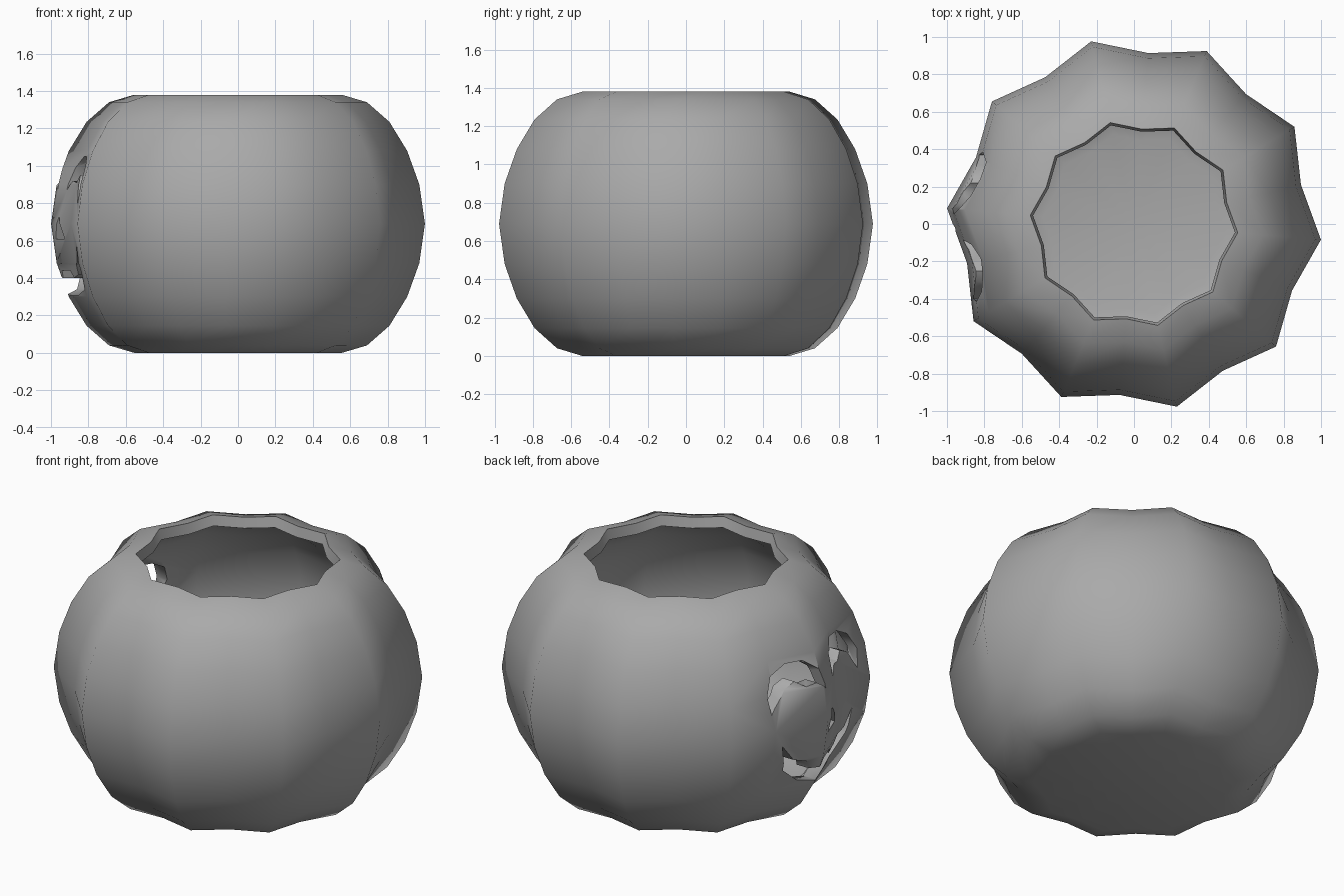
import bpy, bmesh, math
from mathutils import Vector

cube = bpy.data.objects.get("Cube")
if cube:
    bpy.data.objects.remove(cube)

grey = bpy.data.materials.new("plain grey")
grey.use_nodes = True
COLOUR = (0.4, 0.4, 0.4, 1)
grey.diffuse_color = COLOUR
grey.node_tree.nodes["Principled BSDF"].inputs["Base Color"].default_value = COLOUR

MID = 0.69      # height of the widest ring
RIBS = 10
TURN = math.radians(-4.8)


def add_object(name, bm):
    bmesh.ops.recalc_face_normals(bm, faces=bm.faces)
    mesh = bpy.data.meshes.new(name)
    bm.to_mesh(mesh)
    bm.free()
    mesh.materials.append(grey)
    obj = bpy.data.objects.new(name, mesh)
    bpy.context.collection.objects.link(obj)
    return obj


def ribbed_shell(name, profile):
    """Sweep a (radius, height) profile round z, with alternate ridges and valleys."""
    bm = bmesh.new()
    rings = []
    for r, z in profile:
        ring = []
        for i in range(RIBS * 2):
            a = TURN + i * math.pi / RIBS
            k = r * (0.917 if i % 2 else 1.003)
            ring.append(bm.verts.new((k * math.cos(a), k * math.sin(a), z)))
        rings.append(ring)
    n = RIBS * 2
    for lo, hi in zip(rings, rings[1:]):
        for i in range(n):
            bm.faces.new((lo[i], lo[(i + 1) % n], hi[(i + 1) % n], hi[i]))
    # floor fans under and inside the shell
    for ring, z in ((rings[0], 0.0), (rings[-1], profile[-1][1])):
        centre = bm.verts.new((0, 0, z))
        for i in range(n):
            bm.faces.new((ring[i], ring[(i + 1) % n], centre))
    return add_object(name, bm)


def cutter(name, outline):
    """Prism along x from a (y, z) outline."""
    bm = bmesh.new()
    base = bm.faces.new([bm.verts.new((-1.2, y, z)) for y, z in outline])
    ext = bmesh.ops.extrude_face_region(bm, geom=[base])
    moved = [v for v in ext["geom"] if isinstance(v, bmesh.types.BMVert)]
    bmesh.ops.translate(bm, verts=moved, vec=Vector((0.7, 0, 0)))
    obj = add_object(name, bm)
    obj.hide_render = True
    return obj


# body: outer wall upward, rim, then inner wall downward
upper = [(1.0, 0.0), (0.97, 0.21), (0.905, 0.39), (0.81, 0.545), (0.69, 0.65), (0.555, 0.69)]
outer = [(r, MID - h) for r, h in reversed(upper)] + [(r, MID + h) for r, h in upper[1:]]
inner = [(0.54, MID + 0.63)] + [(r - 0.065, MID + h * 0.91) for r, h in reversed(upper[:-1])]
inner += [(r - 0.065, MID - h * 0.91) for r, h in upper[1:]]
body = ribbed_shell("gourd_body", outer + inner)

# carved openings on the -x side
eye = [(0.37, 0.79), (0.385, 0.9), (0.33, 1.0), (0.24, 1.05), (0.15, 1.05), (0.08, 0.99),
       (0.05, 0.87), (0.11, 0.92), (0.17, 0.91), (0.22, 0.95), (0.28, 0.92), (0.32, 0.86)]
nose = [(-0.085, 0.61), (-0.02, 0.73), (0.045, 0.61)]
mouth = [(0.31, 0.59), (0.24, 0.49), (0.16, 0.46), (0.14, 0.41), (0.06, 0.4), (0.04, 0.44),
         (-0.08, 0.44), (-0.1, 0.4), (-0.18, 0.42), (-0.2, 0.47), (-0.27, 0.49), (-0.34, 0.58),
         (-0.31, 0.43), (-0.2, 0.34), (-0.08, 0.31), (0.06, 0.31), (0.18, 0.34), (0.28, 0.43)]
cuts = {"left_eye_cut": eye, "right_eye_cut": [(-0.03 - y, z) for y, z in eye],
        "nose_cut": nose, "mouth_cut": mouth}

bpy.context.view_layer.objects.active = body
for name, outline in cuts.items():
    tool = cutter(name, outline)
    mod = body.modifiers.new(name, "BOOLEAN")
    mod.operation = "DIFFERENCE"
    mod.solver = "EXACT"
    mod.object = tool
    bpy.ops.object.modifier_apply(modifier=mod.name)
    bpy.data.objects.remove(tool)

bpy.ops.object.select_all(action="DESELECT")
body.select_set(True)
bpy.ops.object.shade_smooth_by_angle(angle=math.radians(60))
